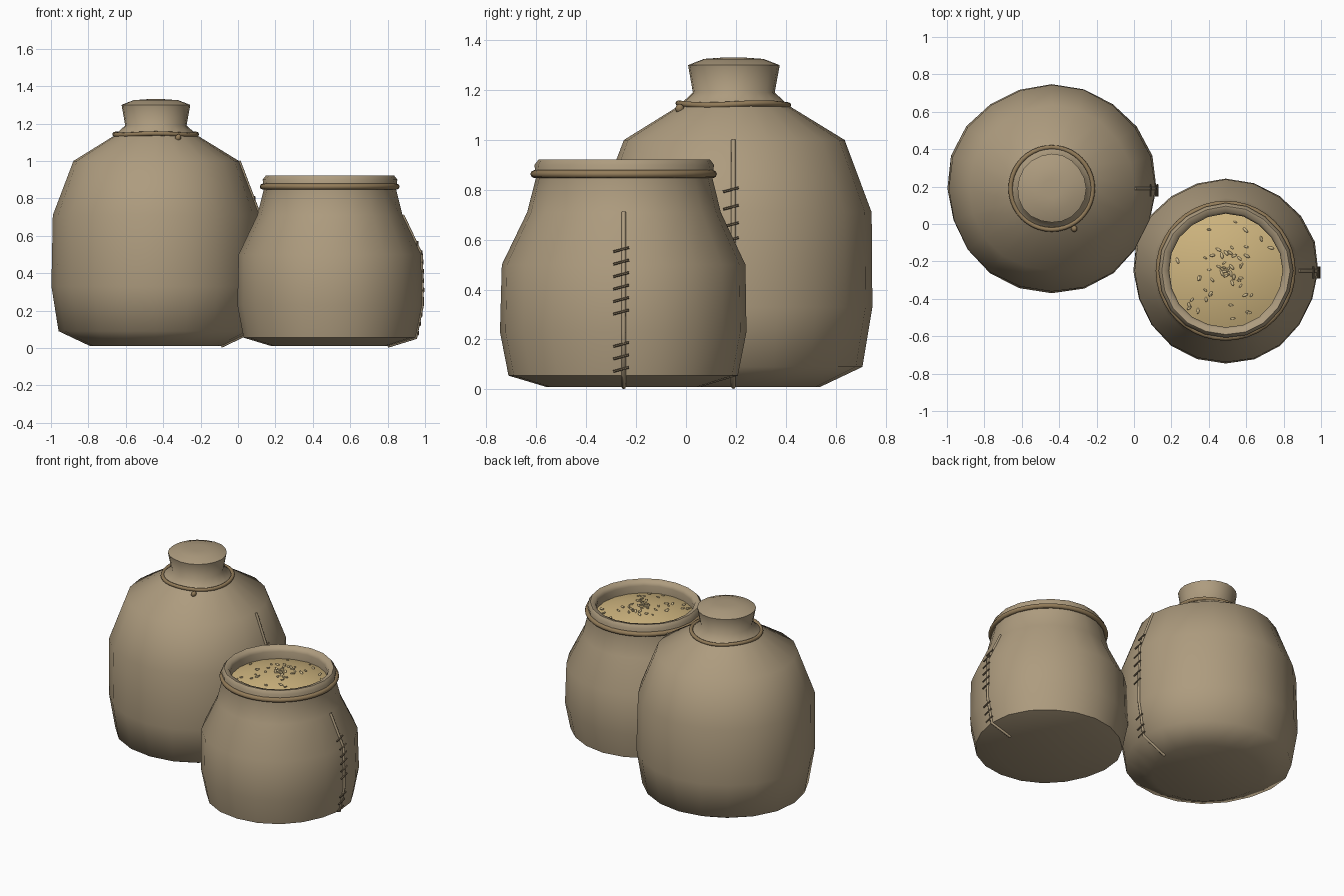
import bpy, bmesh, math, random
from mathutils import Vector, Matrix

if "Cube" in bpy.data.objects:
    bpy.data.objects.remove(bpy.data.objects["Cube"])
random.seed(4)
SEG = 20


def material(name, rgb):
    m = bpy.data.materials.new(name)
    m.diffuse_color = (*rgb, 1)
    m.use_nodes = True
    m.node_tree.nodes["Principled BSDF"].inputs["Base Color"].default_value = m.diffuse_color
    return m


BURLAP = material("burlap", (0.42, 0.33, 0.21))
CORD = material("cord", (0.29, 0.20, 0.10))
THREAD = material("thread", (0.20, 0.15, 0.09))
GRAIN = material("grain", (0.62, 0.46, 0.21))
SEED = material("seed", (0.66, 0.52, 0.28))


def finish(name, bm, mat, angle=60):
    bmesh.ops.recalc_face_normals(bm, faces=bm.faces)
    me = bpy.data.meshes.new(name)
    bm.to_mesh(me)
    bm.free()
    me.materials.append(mat)
    ob = bpy.data.objects.new(name, me)
    bpy.context.collection.objects.link(ob)
    bpy.ops.object.select_all(action='DESELECT')
    ob.select_set(True)
    bpy.context.view_layer.objects.active = ob
    bpy.ops.object.shade_smooth_by_angle(angle=math.radians(angle))
    return ob


# Slightly lumpy radius that stays exact at +x, where the seam runs
def lump(a, z, amount):
    return 1 + amount * (math.sin(3 * a) * math.cos(2 * z) + 0.6 * math.sin(5 * a + z) - 0.6 * math.sin(z))


def revolve(name, profile, centre, mat, amount, cap_end=True, cap_start=True):
    bm = bmesh.new()
    rings = []
    for r, z in profile:
        ring = []
        for i in range(SEG):
            a = i * math.tau / SEG
            k = r * lump(a, z, amount)
            ring.append(bm.verts.new((centre[0] + k * math.cos(a), centre[1] + k * math.sin(a), z)))
        rings.append(ring)
    for lo, hi in zip(rings, rings[1:]):
        for i in range(SEG):
            j = (i + 1) % SEG
            bm.faces.new((lo[i], lo[j], hi[j], hi[i]))
    if cap_start:
        bm.faces.new(rings[0][::-1])
    if cap_end:
        bm.faces.new(rings[-1])
    return finish(name, bm, mat)


def tube(name, points, radius, mat, cyclic=False):
    cu = bpy.data.curves.new(name, 'CURVE')
    cu.dimensions = '3D'
    cu.bevel_depth = radius
    cu.bevel_resolution = 2
    cu.use_fill_caps = True
    sp = cu.splines.new('POLY')
    sp.points.add(len(points) - 1)
    for p, co in zip(sp.points, points):
        p.co = (*co, 1)
    sp.use_cyclic_u = cyclic
    cu.materials.append(mat)
    ob = bpy.data.objects.new(name, cu)
    bpy.context.collection.objects.link(ob)
    return ob


def cord_ring(name, centre, r, z, thick, sag):
    pts = []
    for i in range(40):
        a = i * math.tau / 40
        pts.append((centre[0] + r * math.cos(a), centre[1] + r * math.sin(a), z + sag * math.sin(3 * a)))
    tube(name, pts, thick, CORD, True)


# Side seam with slanted stitches, following the sack profile on +x
def seam(name, profile, centre, heights):
    tube(name + "_seam", [(centre[0] + r, centre[1], z) for r, z in profile], 0.009, BURLAP)
    bm = bmesh.new()
    for h in heights:
        for (r0, z0), (r1, z1) in zip(profile, profile[1:]):
            if z0 <= h <= z1:
                x = centre[0] + r0 + (r1 - r0) * (h - z0) / (z1 - z0) + 0.008
        m = Matrix.Translation((x, centre[1] - 0.01, h)) @ Matrix.Rotation(math.radians(-75), 4, 'X')
        bmesh.ops.create_cone(bm, cap_ends=True, segments=6, radius1=0.005, radius2=0.005, depth=0.065, matrix=m)
    finish(name + "_stitches", bm, THREAD, 40)


# Tall tied sack
A = (-0.44, 0.19)
tall = [(0.35, 0.01), (0.52, 0.09), (0.56, 0.33), (0.555, 0.71), (0.445, 1.0), (0.225, 1.135),
        (0.165, 1.19), (0.185, 1.30), (0.12, 1.325), (0.05, 1.33)]
revolve("tied_sack", tall, A, BURLAP, 0.011)
cord_ring("tie_cord", A, 0.22, 1.143, 0.012, 0.004)
seam("tied_sack", tall[:5], A, [0.80, 0.73, 0.66, 0.60, 0.53, 0.47, 0.22, 0.15, 0.10])

# Knot at the front of the tie
bm = bmesh.new()
bmesh.ops.create_uvsphere(bm, u_segments=10, v_segments=6, radius=0.018,
                          matrix=Matrix.Translation((-0.32, -0.025, 1.125)) @ Matrix.Rotation(0.4, 4, 'Y')
                          @ Matrix.Diagonal((0.9, 1, 1.1, 1)))
finish("tie_knot", bm, CORD)

# Short open sack with rolled rim
B = (0.49, -0.25)
short = [(0.31, 0.01), (0.46, 0.055), (0.495, 0.23), (0.49, 0.50), (0.39, 0.71), (0.355, 0.85),
         (0.362, 0.90), (0.345, 0.922), (0.315, 0.915), (0.305, 0.89), (0.31, 0.80)]
revolve("open_sack", short, B, BURLAP, 0.011, cap_end=False)
cord_ring("rim_cord", B, 0.358, 0.863, 0.016, 0.0)
seam("open_sack", short[:5], B, [0.56, 0.51, 0.46, 0.41, 0.36, 0.31, 0.18, 0.13, 0.08])

# Grain mound
def mound_z(r):
    return 0.835 + 0.06 * (1 - (r / 0.32) ** 2)


mound = [(r, mound_z(r)) for r in (0.32, 0.28, 0.22, 0.15, 0.08, 0.02)]
revolve("grain_mound", mound, B, GRAIN, 0.0, cap_start=False)

# Loose seeds: a cluster near the middle and a scatter outward
bm = bmesh.new()
for i in range(56):
    r = random.uniform(0, 0.08) if i < 16 else random.uniform(0.08, 0.28)
    a = random.uniform(0, math.tau)
    s = random.uniform(0.7, 1.2)
    m = (Matrix.Translation((B[0] + r * math.cos(a), B[1] + r * math.sin(a), mound_z(r) + 0.002))
         @ Matrix.Rotation(random.uniform(0, math.tau), 4, 'Z')
         @ Matrix.Rotation(random.uniform(-0.4, 0.4), 4, 'Y')
         @ Matrix.Diagonal((0.016 * s, 0.007 * s, 0.006 * s, 1)))
    bmesh.ops.create_uvsphere(bm, u_segments=8, v_segments=5, radius=1, matrix=m)
finish("seeds", bm, SEED)
